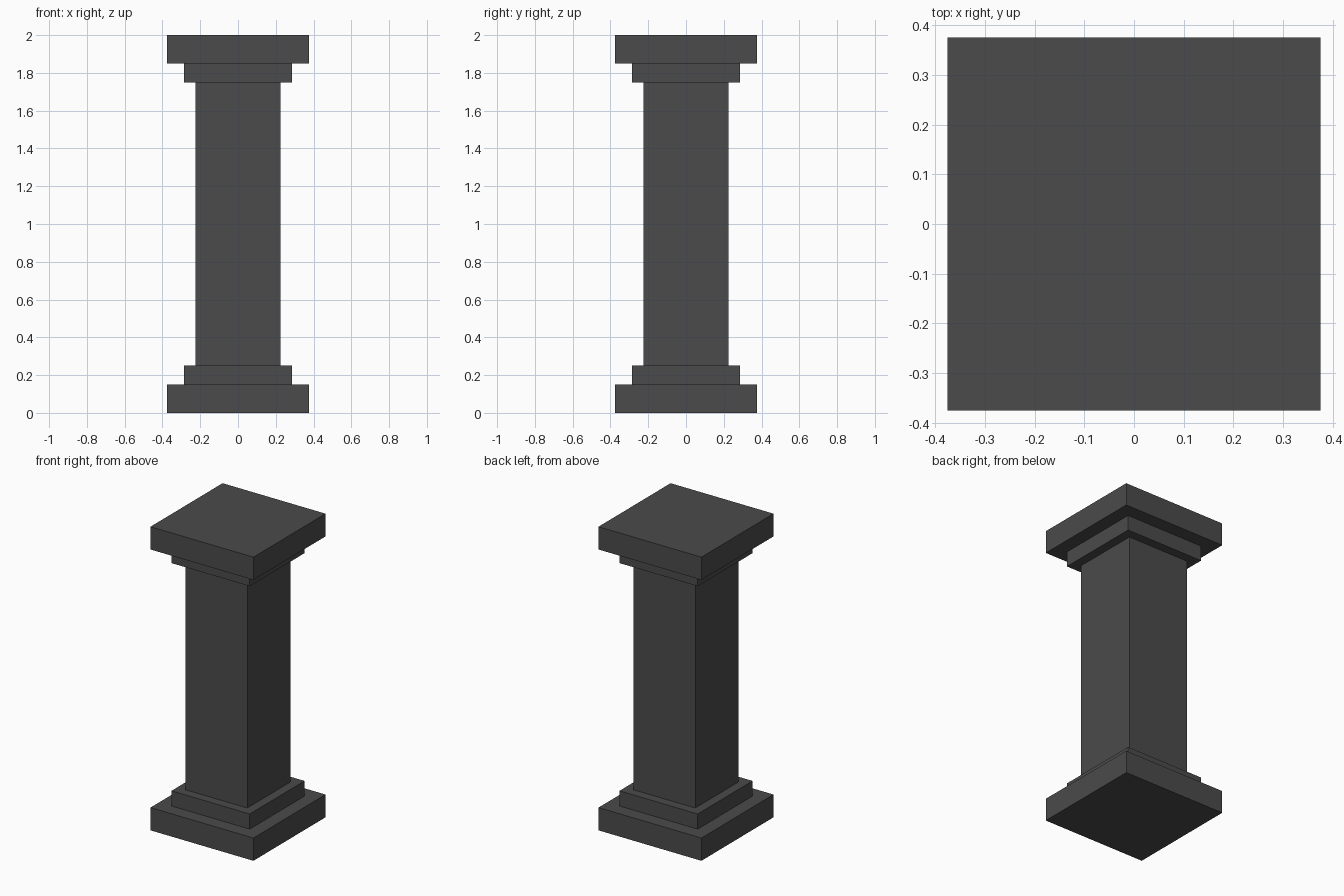
import bpy

if "Cube" in bpy.data.objects:
    bpy.data.objects.remove(bpy.data.objects["Cube"])

# Single dark stone colour
stone = bpy.data.materials.new("dark_grey_stone")
stone.diffuse_color = (0.07, 0.07, 0.07, 1.0)
stone.use_nodes = True
stone.node_tree.nodes["Principled BSDF"].inputs["Base Color"].default_value = stone.diffuse_color


def block(name, width, bottom, top):
    """Square block centred on the vertical axis."""
    bpy.ops.mesh.primitive_cube_add(size=1, location=(0, 0, (bottom + top) / 2))
    obj = bpy.context.object
    obj.name = name
    obj.scale = (width, width, top - bottom)
    bpy.ops.object.transform_apply(location=False, rotation=False, scale=True)
    obj.data.materials.append(stone)


# Base
block("base_plinth", 0.75, 0.0, 0.15)
block("base_step", 0.57, 0.15, 0.25)

# Shaft
block("shaft", 0.45, 0.25, 1.75)

# Capital
block("capital_step", 0.57, 1.75, 1.85)
block("capital_slab", 0.75, 1.85, 2.0)
